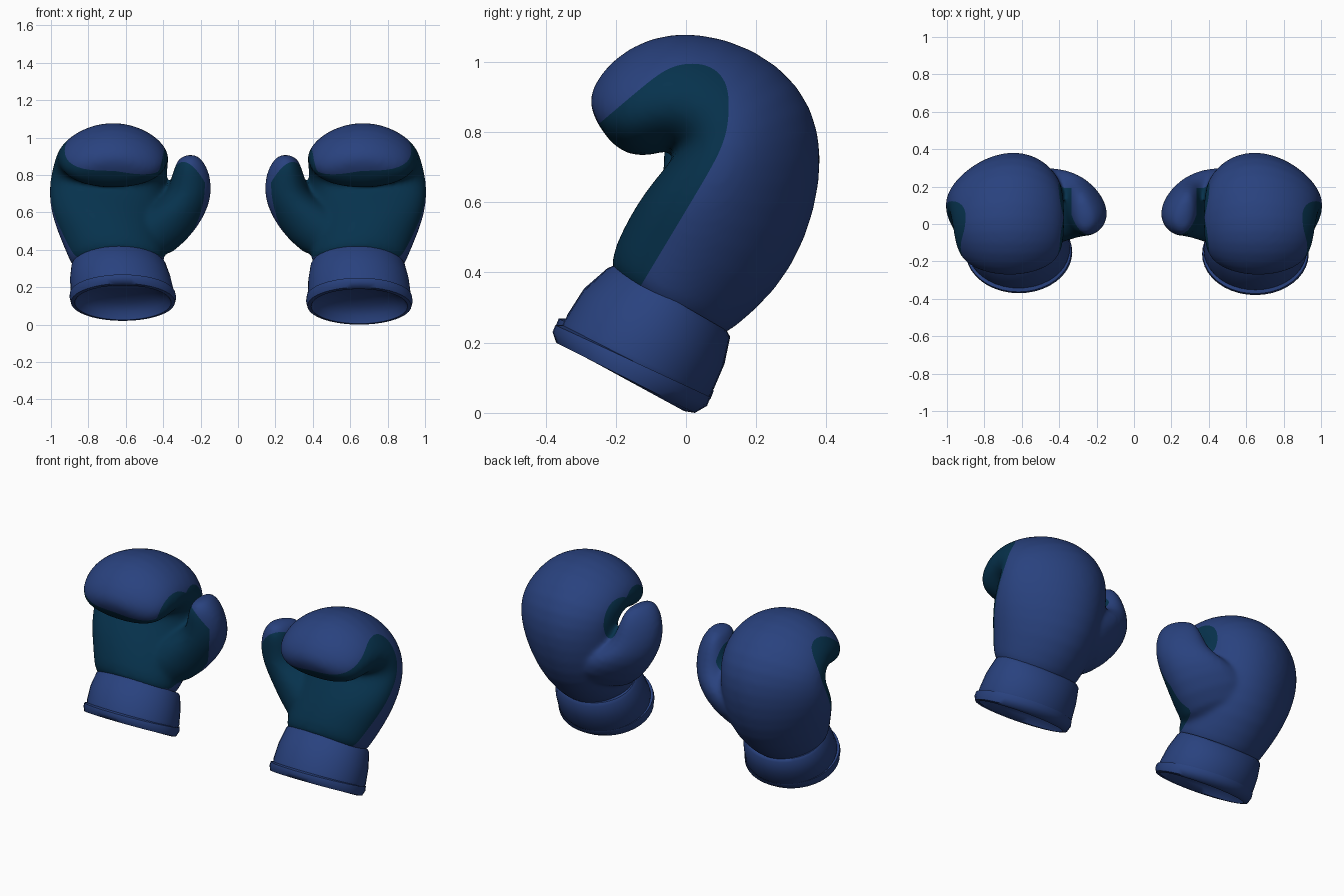
import bpy, bmesh, math
from mathutils import Vector

if "Cube" in bpy.data.objects:
    bpy.data.objects.remove(bpy.data.objects["Cube"])


def material(name, rgb):
    m = bpy.data.materials.new(name)
    m.use_nodes = True
    m.diffuse_color = (*rgb, 1)
    bsdf = m.node_tree.nodes["Principled BSDF"]
    bsdf.inputs["Base Color"].default_value = (*rgb, 1)
    bsdf.inputs["Roughness"].default_value = 0.6
    return m


BLUE = material("blue leather", (0.022, 0.054, 0.21))
TEAL = material("dark teal palm", (0.002, 0.032, 0.074))


def loft(bm, rings, side, count=32, egg=0):
    """Skin a closed tube over ovals given as (centre, half axis, half axis)."""
    loops = []
    for c, a, b in rings:
        loop = []
        for i in range(count):
            t = math.tau * i / count
            p = c + a * math.cos(t) + b * math.sin(t) * (1 - egg * math.cos(t))
            loop.append(bm.verts.new((p.x * side, p.y, p.z)))
        loops.append(loop)
    for lo, hi in zip(loops, loops[1:]):
        for i in range(count):
            j = (i + 1) % count
            bm.faces.new((lo[i], lo[j], hi[j], hi[i]))
    bm.faces.new(loops[0])
    bm.faces.new(loops[-1])


def side_ring(iy, iz, oy, oz, cx, w, lean=0):
    """Oval across the palm point and the back-of-hand point."""
    inner, outer = Vector((cx + lean, iy, iz)), Vector((cx - lean, oy, oz))
    return (inner + outer) / 2, (outer - inner) / 2, Vector((w, 0, 0))


def thumb_ring(ix, iz, ox, oz, cy, depth):
    inner, outer = Vector((ix, cy + .025, iz)), Vector((ox, cy - .025, oz))
    return (inner + outer) / 2, (outer - inner) / 2, Vector((0, depth, 0))


def add_object(name, bm):
    mesh = bpy.data.meshes.new(name)
    bmesh.ops.recalc_face_normals(bm, faces=bm.faces)
    bm.to_mesh(mesh)
    bm.free()
    ob = bpy.data.objects.new(name, mesh)
    bpy.context.collection.objects.link(ob)
    return ob


def smooth(ob, degrees):
    bpy.ops.object.select_all(action="DESELECT")
    ob.select_set(True)
    bpy.context.view_layer.objects.active = ob
    bpy.ops.object.shade_smooth_by_angle(angle=math.radians(degrees))


# Mitt curling forward from wrist to fingertips
HAND = [
    (-.19, .36, .08, .20, .645, .225), (-.225, .425, .13, .235, .645, .25),
    (-.18, .525, .26, .345, .66, .28, .02), (-.135, .605, .345, .495, .678, .302, .04),
    (-.085, .67, .385, .655, .69, .307, .045), (-.05, .71, .385, .80, .69, .307, .045),
    (-.03, .74, .328, .935, .682, .307, .03), (-.04, .75, .195, 1.042, .674, .302, .015),
    (-.06, .745, .03, 1.088, .67, .296), (-.09, .735, -.105, 1.073, .667, .288),
    (-.13, .73, -.212, 1.008, .665, .268), (-.18, .74, -.268, .93, .665, .215),
    (-.23, .785, -.28, .87, .665, .11),
]
# Thumb rising beside the mitt
THUMB = [
    (.72, .46, .42, .32, .03, .20), (.64, .60, .265, .45, .095, .21),
    (.47, .655, .175, .58, .105, .18), (.38, .70, .138, .69, .085, .15),
    (.362, .77, .145, .795, .07, .135), (.34, .84, .18, .875, .055, .12),
    (.315, .90, .235, .92, .05, .075),
]
# Cuff wall, rolled rim and shallow domed hollow
CUFF = [
    (-.17, .385, .07, .245, .645, .20), (-.205, .42, .115, .235, .64, .243),
    (-.225, .41, .125, .215, .64, .253), (-.295, .345, .105, .13, .642, .269),
    (-.345, .265, .07, .05, .643, .276), (-.352, .25, .06, .04, .643, .272),
    (-.372, .25, .07, .045, .643, .282), (-.38, .23, .06, .02, .643, .285),
    (-.37, .20, .025, .0, .643, .278), (-.345, .19, -.005, .005, .643, .258),
    (-.313, .206, -.001, .048, .643, .235), (-.256, .217, -.024, .099, .643, .17),
    (-.185, .203, -.079, .149, .643, .08),
]


def palm_field(p):
    """Negative where the teal palm lining shows."""
    x, y, z = abs(p.x), p.y, p.z
    # The lining sits lower on the thumb side of the fingers
    top = z + .07 * min(1, max(0, (.66 - x) / .25))
    limits = (
        (y + .13 - .6 * (z - .36)) * .86, y - .125, top - 1.0,
        (top - .83 - .85 * (y + .24)) * .76, (y + top - 1.075) * .7,
    )
    hand = math.log(sum(math.exp(50 * g) for g in limits)) / 50
    thumb = y + .02 - 1.1 * (x - .18)
    thumb += max(0, z - .76) * 1.2 + max(0, .52 - z) * .75
    t = min(1, max(0, (x - .33) / .1))
    t = t * t * (3 - 2 * t)
    crotch = (Vector((x, y, z)) - Vector((.42, .09, .79))).length - .135
    return min(thumb + (hand - thumb) * t, max(crotch, .335 - x))


def paint_palm(mesh):
    """Cut the mesh along the lining seam and colour the palm side."""
    bm = bmesh.new()
    bm.from_mesh(mesh)
    field = {v: palm_field(v.co) for v in bm.verts}
    seam = []
    for e in list(bm.edges):
        a, b = e.verts
        fa, fb = field[a], field[b]
        if fa * fb < 0:
            seam.append(bmesh.utils.edge_split(e, a, fa / (fa - fb))[1])
    bmesh.ops.connect_verts(bm, verts=seam)
    for f in bm.faces:
        f.material_index = int(palm_field(f.calc_center_median()) < 0)
    bm.to_mesh(mesh)
    bm.free()


def build_mitt(name, side):
    bm = bmesh.new()
    loft(bm, [side_ring(*r) for r in HAND], side, egg=.15)
    loft(bm, [thumb_ring(*r) for r in THUMB], side, 24, egg=.2)
    ob = add_object(name, bm)
    ob.modifiers.new("round", "SUBSURF").levels = 1
    weld = ob.modifiers.new("weld", "REMESH")
    weld.mode = "VOXEL"
    weld.voxel_size = 0.013
    relax = ob.modifiers.new("relax", "SMOOTH")
    relax.factor = 0.5
    relax.iterations = 12
    # Bake the blended skin so the seam can be cut into it
    deps = bpy.context.evaluated_depsgraph_get()
    mesh = bpy.data.meshes.new_from_object(ob.evaluated_get(deps))
    ob.modifiers.clear()
    ob.data = mesh
    mesh.name = name
    mesh.materials.clear()
    mesh.materials.append(BLUE)
    mesh.materials.append(TEAL)
    paint_palm(mesh)
    smooth(ob, 80)


def build_cuff(name, side, shift):
    rings = []
    for row in CUFF:
        c, a, b = side_ring(*row)
        lower = min(1, max(0, (.33 - c.z) / .2))
        rings.append((c + shift * lower, a, b))
    bm = bmesh.new()
    loft(bm, rings, side, 40)
    ob = add_object(name, bm)
    ob.data.materials.append(BLUE)
    smooth(ob, 50)


for label, side, shift in (
    ("left", 1, Vector((.006, 0, 0))),
    ("right", -1, Vector((-.028, .01, .02))),
):
    build_mitt(label + "_mitt", side)
    build_cuff(label + "_cuff", side, shift)
